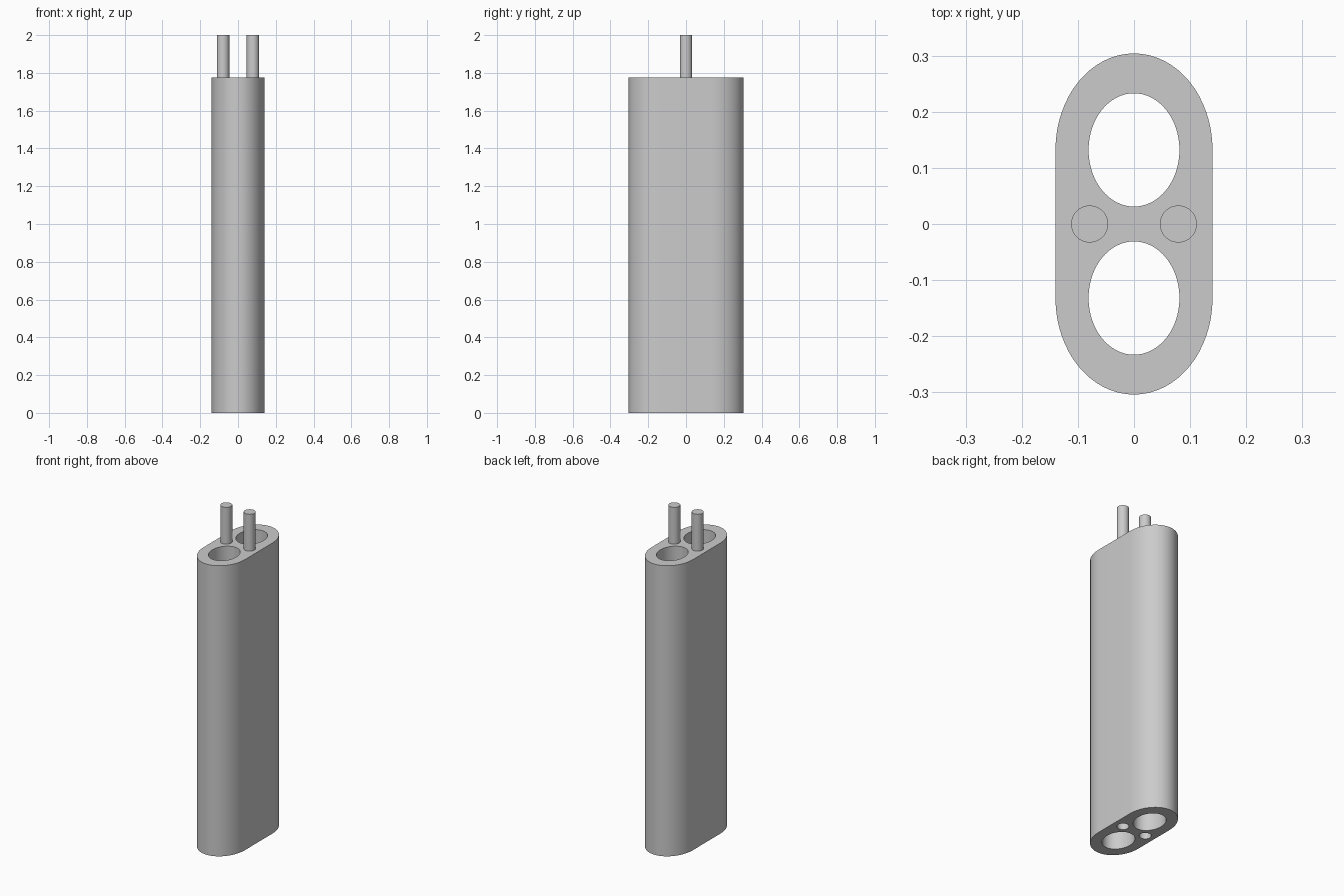
import bpy, bmesh, math

if "Cube" in bpy.data.objects:
    bpy.data.objects.remove(bpy.data.objects["Cube"], do_unlink=True)

BODY_TOP, TOP = 1.775, 2.0
HALF_W, HALF_D = 0.14, 0.304
BORE_Y, BORE_RX, BORE_RY = 0.132, 0.081, 0.101
PIN_X, PIN_R = 0.079, 0.033
SOCKET_DEPTH = TOP - BODY_TOP

grey = bpy.data.materials.new("plain grey")
grey.use_nodes = True
colour = (0.6, 0.6, 0.6, 1)
grey.diffuse_color = colour
grey.node_tree.nodes["Principled BSDF"].inputs["Base Color"].default_value = colour


def arc(cx, cy, rx, ry, start, end, steps):
    angles = [start + (end - start) * i / steps for i in range(steps + 1)]
    return [(cx + rx * math.cos(a), cy + ry * math.sin(a)) for a in angles]


def ellipse(cx, cy, rx, ry, steps=64):
    return arc(cx, cy, rx, ry, 0, math.tau, steps)[:-1]


def prism(name, outline, z0, z1):
    bm = bmesh.new()
    base = bm.faces.new([bm.verts.new((x, y, z0)) for x, y in outline])
    moved = bmesh.ops.extrude_face_region(bm, geom=[base])["geom"]
    verts = [v for v in moved if isinstance(v, bmesh.types.BMVert)]
    bmesh.ops.translate(bm, verts=verts, vec=(0, 0, z1 - z0))
    bmesh.ops.recalc_face_normals(bm, faces=bm.faces)
    mesh = bpy.data.meshes.new(name)
    bm.to_mesh(mesh)
    bm.free()
    mesh.materials.append(grey)
    obj = bpy.data.objects.new(name, mesh)
    bpy.context.collection.objects.link(obj)
    return obj


def smooth(obj):
    bpy.ops.object.select_all(action="DESELECT")
    obj.select_set(True)
    bpy.context.view_layer.objects.active = obj
    bpy.ops.object.shade_smooth_by_angle(angle=math.radians(30))


# Body: straight sides with half-elliptical ends
end_r = HALF_D - BORE_Y
outline = (arc(0, BORE_Y, HALF_W, end_r, 0, math.pi, 32)
           + arc(0, -BORE_Y, HALF_W, end_r, math.pi, math.tau, 32))
body = prism("body", outline, 0, BODY_TOP)

# Two through bores, and two blind sockets underneath
cutters = []
for side in (-1, 1):
    cutters.append(prism("bore_cutter", ellipse(0, side * BORE_Y, BORE_RX, BORE_RY),
                         -0.1, TOP))
    cutters.append(prism("socket_cutter", ellipse(side * PIN_X, 0, PIN_R, PIN_R, 48),
                         -0.1, SOCKET_DEPTH))
for cutter in cutters:
    mod = body.modifiers.new("cut", "BOOLEAN")
    mod.operation, mod.solver, mod.object = "DIFFERENCE", "EXACT", cutter
    bpy.context.view_layer.objects.active = body
    bpy.ops.object.modifier_apply(modifier=mod.name)
    bpy.data.objects.remove(cutter, do_unlink=True)
smooth(body)

# Connecting pins on top
for name, side in (("right_pin", -1), ("left_pin", 1)):
    smooth(prism(name, ellipse(side * PIN_X, 0, PIN_R, PIN_R, 48), BODY_TOP, TOP))
